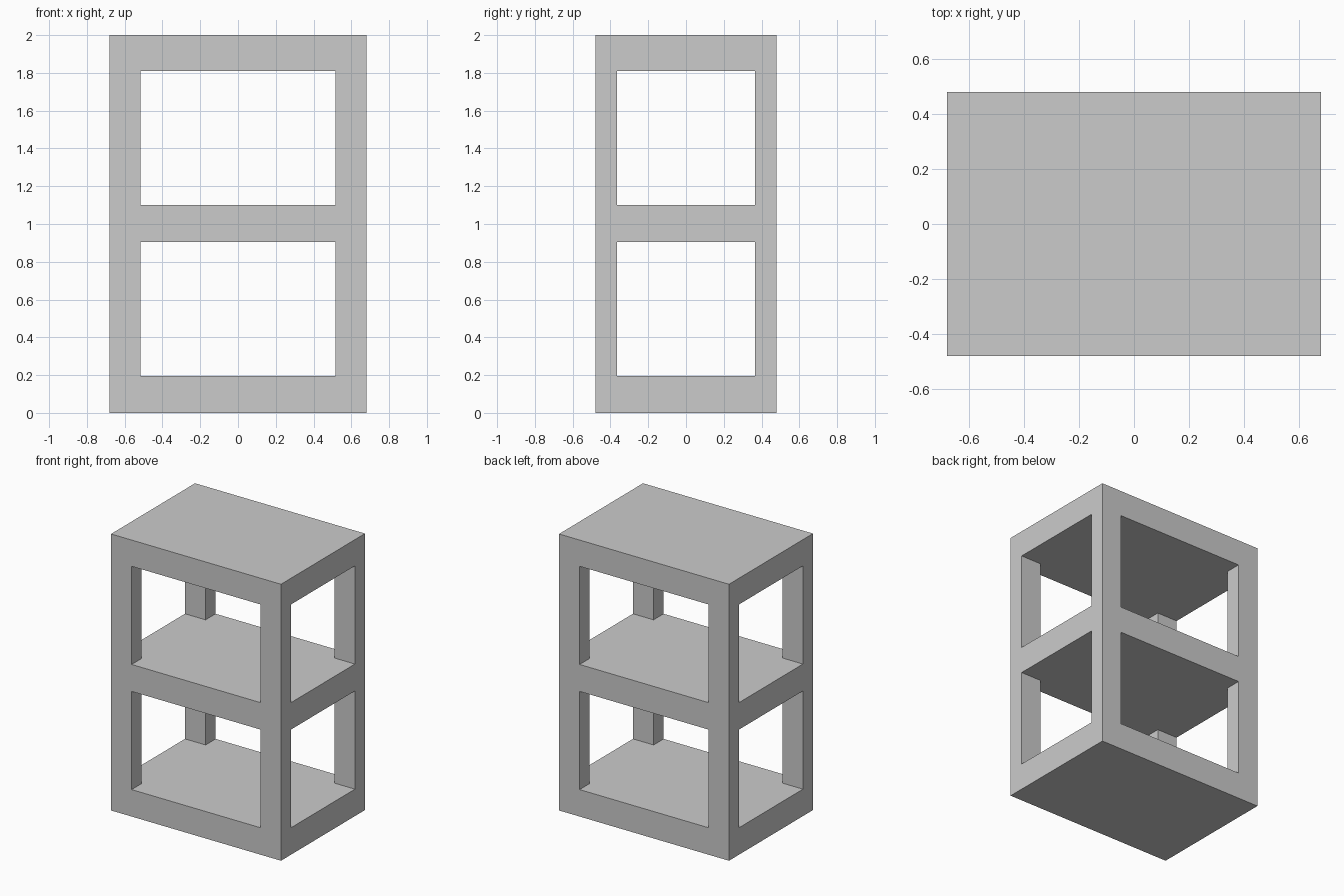
import bpy

if "Cube" in bpy.data.objects:
    bpy.data.objects.remove(bpy.data.objects["Cube"])

HALF_X, HALF_Y = 0.68, 0.48      # outer half width and depth
POST_X, POST_Y = 0.165, 0.115    # post section
SHELVES = [("bottom_shelf", 0.0, 0.195), ("middle_shelf", 0.905, 1.10), ("top_shelf", 1.81, 2.0)]


def box(name, x0, x1, y0, y1, z0, z1):
    bpy.ops.mesh.primitive_cube_add(size=1, location=((x0 + x1) / 2, (y0 + y1) / 2, (z0 + z1) / 2))
    obj = bpy.context.object
    obj.name = name
    obj.scale = (x1 - x0, y1 - y0, z1 - z0)
    bpy.ops.object.transform_apply(location=True, rotation=False, scale=True)
    return obj


# Thick solid shelves
for name, z0, z1 in SHELVES:
    box(name, -HALF_X, HALF_X, -HALF_Y, HALF_Y, z0, z1)

# Corner posts between neighbouring shelves, mirrored to all four corners
for name, lower, upper in (("lower_posts", SHELVES[0], SHELVES[1]), ("upper_posts", SHELVES[1], SHELVES[2])):
    post = box(name, HALF_X - POST_X, HALF_X, HALF_Y - POST_Y, HALF_Y, lower[2], upper[1])
    mirror = post.modifiers.new("corners", 'MIRROR')
    mirror.use_axis = (True, True, False)
    # Mirror about the world centre
    post.data.transform(post.matrix_world)
    post.matrix_world.identity()
